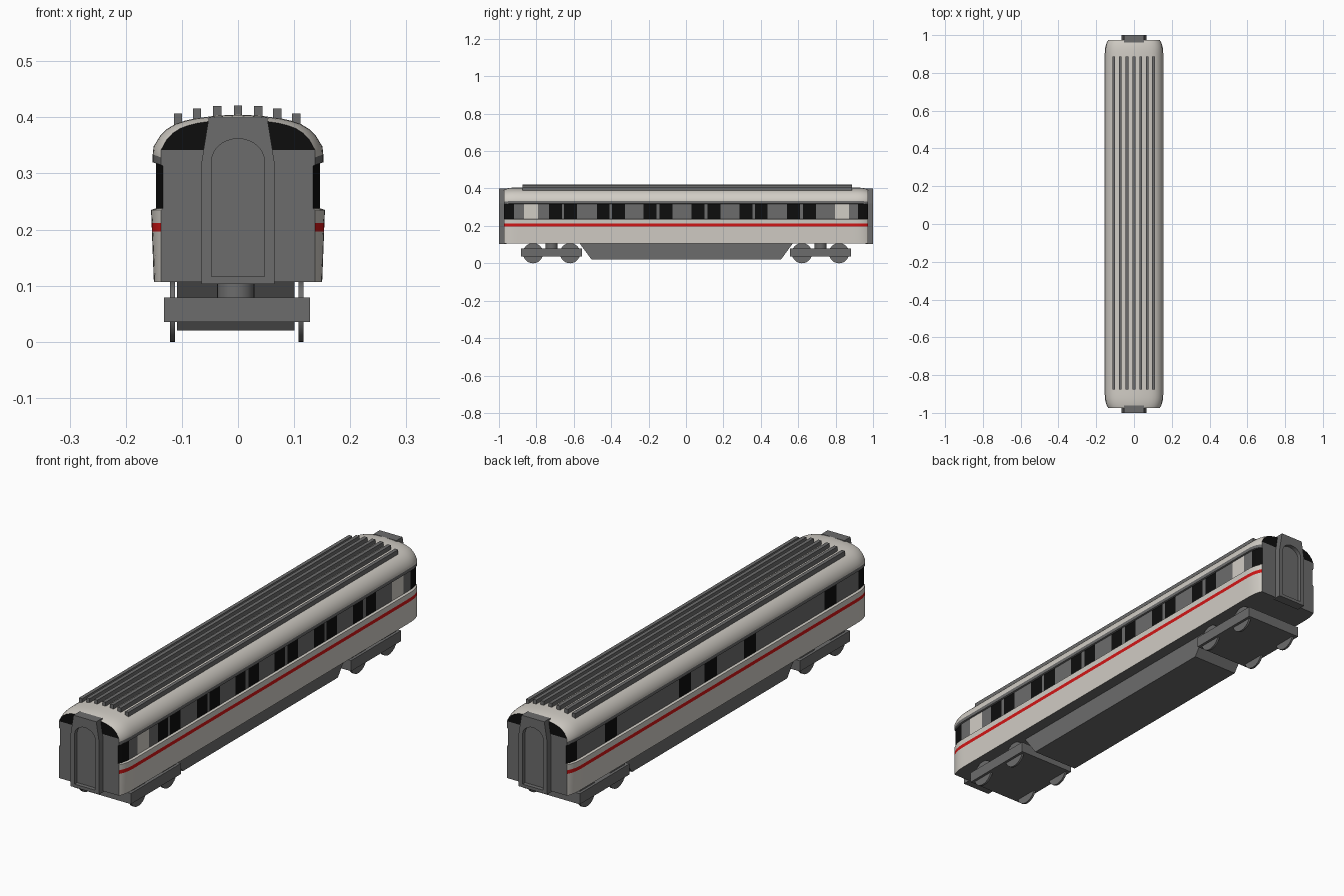
import bpy, bmesh, math
from mathutils import Matrix, Vector

if "Cube" in bpy.data.objects:
    bpy.data.objects.remove(bpy.data.objects["Cube"])


def material(name, r, g, b):
    m = bpy.data.materials.new(name)
    m.diffuse_color = (r, g, b, 1)
    m.use_nodes = True
    m.node_tree.nodes["Principled BSDF"].inputs["Base Color"].default_value = m.diffuse_color
    return m


LIGHT = material("warm light grey", 0.64, 0.61, 0.56)
GREY = material("dark grey", 0.15, 0.15, 0.15)
RED = material("stripe red", 0.65, 0.008, 0.008)
BLACK = material("window black", 0.004, 0.004, 0.004)


def finish(name, bm, mats, smooth=None):
    bmesh.ops.recalc_face_normals(bm, faces=bm.faces)
    me = bpy.data.meshes.new(name)
    bm.to_mesh(me)
    bm.free()
    for m in mats:
        me.materials.append(m)
    ob = bpy.data.objects.new(name, me)
    bpy.context.collection.objects.link(ob)
    if smooth:
        bpy.ops.object.select_all(action='DESELECT')
        ob.select_set(True)
        bpy.context.view_layer.objects.active = ob
        bpy.ops.object.shade_smooth_by_angle(angle=math.radians(smooth))
    return ob


def box(name, x0, x1, y0, y1, z0, z1, mat=GREY):
    bm = bmesh.new()
    bmesh.ops.create_cube(bm, size=1)
    for v in bm.verts:
        v.co = ((x0 + x1) / 2 + v.co.x * (x1 - x0),
                (y0 + y1) / 2 + v.co.y * (y1 - y0),
                (z0 + z1) / 2 + v.co.z * (z1 - z0))
    return finish(name, bm, [mat])


def cylinder(name, centre, radius, depth, axis='Z', mat=GREY):
    bm = bmesh.new()
    rot = Matrix.Rotation(math.pi / 2, 4, 'Y') if axis == 'X' else Matrix()
    bmesh.ops.create_cone(bm, cap_ends=True, segments=32, radius1=radius, radius2=radius,
                          depth=depth, matrix=Matrix.Translation(centre) @ rot)
    return finish(name, bm, [mat], 35)


# Body: half cross-section lofted along the length, narrowing at both ends
profile = [(.150, .107), (.1535, .197), (.154, .212), (.155, .235), (.146, .238),
           (.146, .318), (.152, .320), (.152, .334), (.1505, .348), (.139, .367),
           (.127, .379), (.1125, .388), (.095, .394), (.077, .398), (.04, .403), (0, .405)]
END = .973
W = .068
right_windows = [(a, a + W) for a in (-.732, -.651, -.477, -.395, -.226, -.141,
                                      .030, .116, .287, .369, .541, .626)]
left_windows = [(a, a + W + .012) for a in (-.775, -.25, .007, .175, .658)]
doors = [(-.866, -.79), (.797, .872)]
stations = {s * y for y in (END, .97, .965, .957, .945, .932, .92, .905, .89) for s in (-1, 1)}
for a, b in right_windows + left_windows + doors:
    stations |= {a, b}
stations = sorted(stations)


def ring_at(y):
    t = max(0, (abs(y) - .89) / (END - .89)) ** 3
    pts = [(x + (min(x * .915, .137) - x) * t, z - .04 * (z - .2) * t * (z > .3))
           for x, z in profile]
    return pts + [(-x, z) for x, z in reversed(pts[:-1])]


def inside(y, spans):
    return any(a < y < b for a, b in spans)


def paint(row, y, right):
    if row == 1:
        return 2
    if row == 4:
        if abs(y) > .92 or inside(y, right_windows if right else left_windows):
            return 3
        return 0 if right and inside(y, doors) else 1
    return 1 if row in (5, 6) else 0


bm = bmesh.new()
rings = [[bm.verts.new((x, y, z)) for x, z in ring_at(y)] for y in stations]
n, m = len(rings[0]), len(profile)
for k in range(len(rings) - 1):
    ymid = (stations[k] + stations[k + 1]) / 2
    for i in range(n):
        j = (i + 1) % n
        f = bm.faces.new((rings[k][i], rings[k][j], rings[k + 1][j], rings[k + 1][i]))
        if i == n - 1:
            f.material_index = 1
        else:
            f.material_index = paint(min(i, n - 2 - i), ymid, i < m - 1)
for ring in (rings[0], rings[-1]):
    for i in range(m - 1):
        loop = [ring[i], ring[i + 1], ring[n - 2 - i], ring[n - 1 - i]]
        if i == m - 2:
            loop = [ring[i], ring[i + 1], ring[n - 1 - i]]
        bm.faces.new(loop).material_index = 3 if i >= 8 else 1
finish("carriage_body", bm, [LIGHT, GREY, RED, BLACK], 32)

# Roof ribs
for k, (x, top) in enumerate([(-.107, .407), (-.073, .416), (-.037, .42), (0, .421),
                              (.036, .42), (.07, .416), (.104, .407)]):
    box(f"roof_rib_{k + 1}", x - .0075, x + .0075, -.875, .887, .38, top)

# Gangways: tapered frame around an arched recess
outer = [(-.065, .103), (.065, .103), (.065, .32), (.052, .40), (-.052, .40), (-.065, .32)]
arch = [(-.047, .116), (.047, .116)]
arch += [(.047 * math.cos(a), .322 + .04 * math.sin(a))
         for a in [math.pi * i / 14 for i in range(15)]]
for s, side in ((-1, "front"), (1, "back")):
    bm = bmesh.new()
    edges = []
    for loop in (outer, arch):
        vs = [bm.verts.new((x, s * .96, z)) for x, z in loop]
        edges += [bm.edges.new((vs[i], vs[(i + 1) % len(vs)])) for i in range(len(vs))]
    bmesh.ops.triangle_fill(bm, edges=edges, use_beauty=True, use_dissolve=False)
    out = bmesh.ops.extrude_face_region(bm, geom=bm.faces[:])
    bmesh.ops.translate(bm, vec=Vector((0, s * .04, 0)),
                        verts=[g for g in out["geom"] if isinstance(g, bmesh.types.BMVert)])
    finish(f"{side}_gangway_frame", bm, [GREY])
    y0, y1 = sorted((s * .965, s * .983))
    box(f"{side}_gangway_door", -.05, .05, y0, y1, .11, .37)

# Underfloor equipment box with sloping ends
bm = bmesh.new()
side = [(-.505, .02), (.508, .02), (.572, .108), (-.57, .108)]
face = bm.faces.new([bm.verts.new((-.109, y, z)) for y, z in side])
out = bmesh.ops.extrude_face_region(bm, geom=[face])
bmesh.ops.translate(bm, vec=Vector((.21, 0, 0)),
                    verts=[g for g in out["geom"] if isinstance(g, bmesh.types.BMVert)])
finish("underfloor_box", bm, [GREY])

# Bogies with pivot and four wheels each
for s, side in ((-1, "front"), (1, "back")):
    yc = s * .719
    box(f"{side}_bogie_frame", -.132, .128, yc - .163, yc + .163, .035, .079)
    cylinder(f"{side}_bogie_pivot", (-.004, yc, .092), .033, .035)
    for dy in (-.099, .099):
        for x in (-.1165, .1125):
            cylinder(f"{side}_wheel", (x, yc + dy, .054), .054, .009, 'X')
